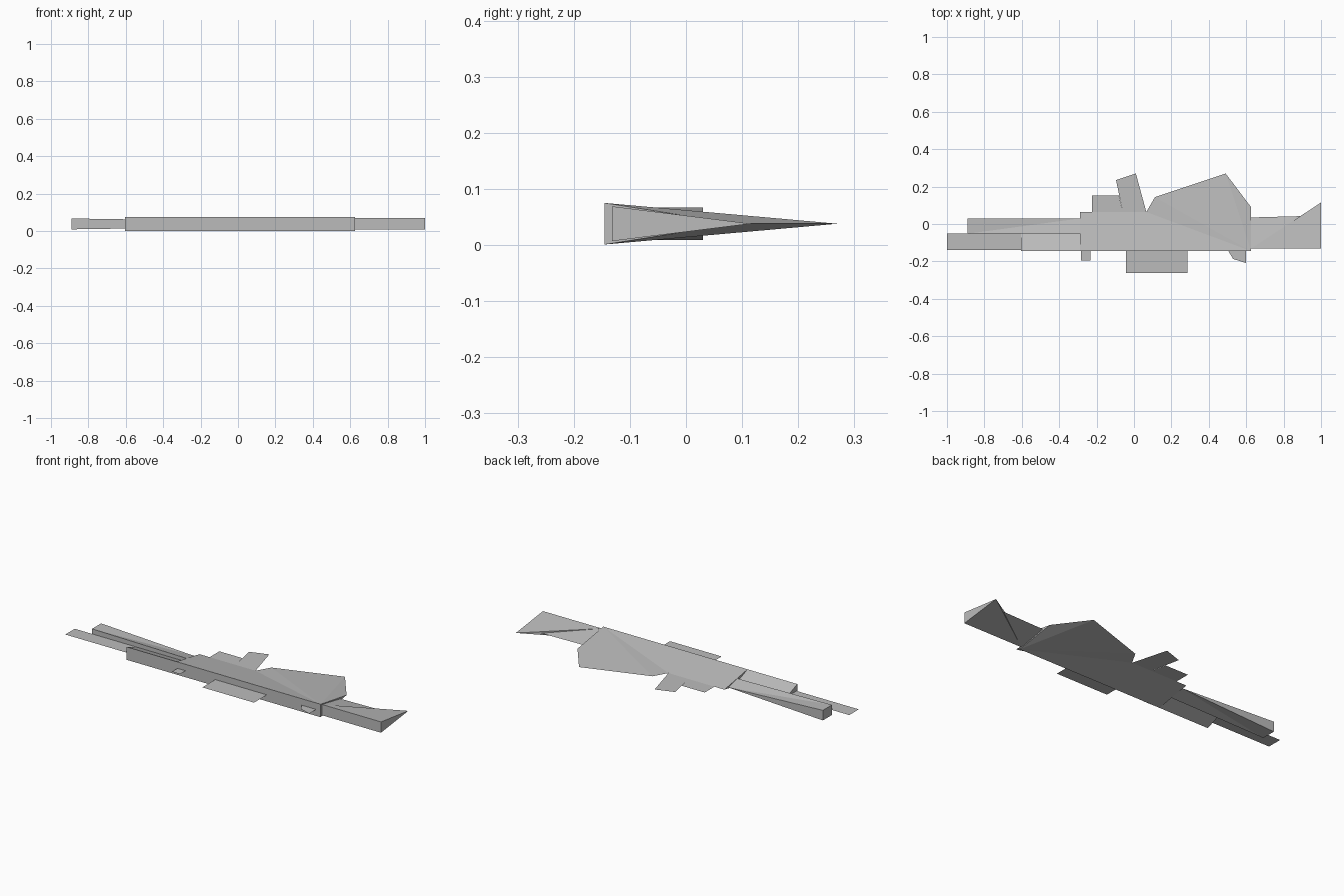
import bpy
import bmesh

if "Cube" in bpy.data.objects:
    bpy.data.objects.remove(bpy.data.objects["Cube"], do_unlink=True)

MID = 0.038  # height of the symmetry plane

grey = bpy.data.materials.new("plain grey")
grey.use_nodes = True
COLOUR = (0.5, 0.5, 0.5, 1)
grey.diffuse_color = COLOUR
grey.node_tree.nodes["Principled BSDF"].inputs["Base Color"].default_value = COLOUR


def finish(name, bm):
    mesh = bpy.data.meshes.new(name)
    bm.to_mesh(mesh)
    bm.free()
    mesh.materials.append(grey)
    obj = bpy.data.objects.new(name, mesh)
    bpy.context.collection.objects.link(obj)
    return obj


def plate(name, outline):
    """Flat sheet lying on the symmetry plane."""
    bm = bmesh.new()
    bm.faces.new([bm.verts.new((x, y, MID)) for x, y in outline])
    bmesh.ops.triangulate(bm, faces=bm.faces[:])
    return finish(name, bm)


def wedge(name, outline):
    """Closed solid from (x, y, half height) points in anticlockwise order,
    its top and bottom fanned from the first point."""
    bm = bmesh.new()
    top = [bm.verts.new((x, y, MID + h)) for x, y, h in outline]
    low = [bm.verts.new((x, y, MID - h)) if h else t
           for (x, y, h), t in zip(outline, top)]
    n = len(outline)
    for i in range(1, n - 1):
        bm.faces.new((top[0], top[i], top[i + 1]))
        bm.faces.new((low[0], low[i + 1], low[i]))
    # side walls, skipped where both ends are a sharp edge
    for i in range(n):
        j = (i + 1) % n
        ring = list(dict.fromkeys((low[i], low[j], top[j], top[i])))
        if len(ring) > 2:
            bm.faces.new(ring)
    return finish(name, bm)


# Wedge-shaped solids
wedge("body", [(0.626, -0.145, 0.037), (0.626, 0.09, 0), (0.49, 0.27, 0),
               (0.112, 0.144, 0), (0.066, 0.064, 0), (-0.289, 0.064, 0),
               (-0.289, -0.145, 0.037)])
wedge("stock", [(0.626, -0.132, 0.031), (1.0, -0.132, 0.031), (1.0, 0.115, 0),
                (0.89, 0.042, 0), (0.626, 0.035, 0)])
wedge("barrel", [(-0.89, -0.052, 0.029), (-0.289, -0.052, 0.020),
                 (-0.289, 0.03, 0), (-0.89, 0.03, 0.029)])
wedge("fore_rail", [(-0.605, -0.145, 0.037), (-0.289, -0.145, 0.037),
                    (-0.289, -0.052, 0), (-0.605, -0.052, 0)])

# Flat sheets
plate("long_rod", [(-1.0, -0.138), (-0.289, -0.138), (-0.289, -0.052), (-1.0, -0.052)])
plate("magazine", [(-0.225, 0.064), (-0.06, 0.064), (-0.08, 0.152), (-0.225, 0.152)])
plate("grip", [(-0.06, 0.064), (0.066, 0.064), (0.01, 0.27), (-0.096, 0.235)])
plate("front_sight", [(-0.283, -0.195), (-0.232, -0.195), (-0.232, -0.145), (-0.283, -0.145)])
plate("scope", [(-0.043, -0.262), (0.285, -0.262), (0.285, -0.145), (-0.043, -0.145)])
plate("rear_lever", [(0.505, -0.145), (0.53, -0.187), (0.598, -0.208), (0.598, -0.145)])
